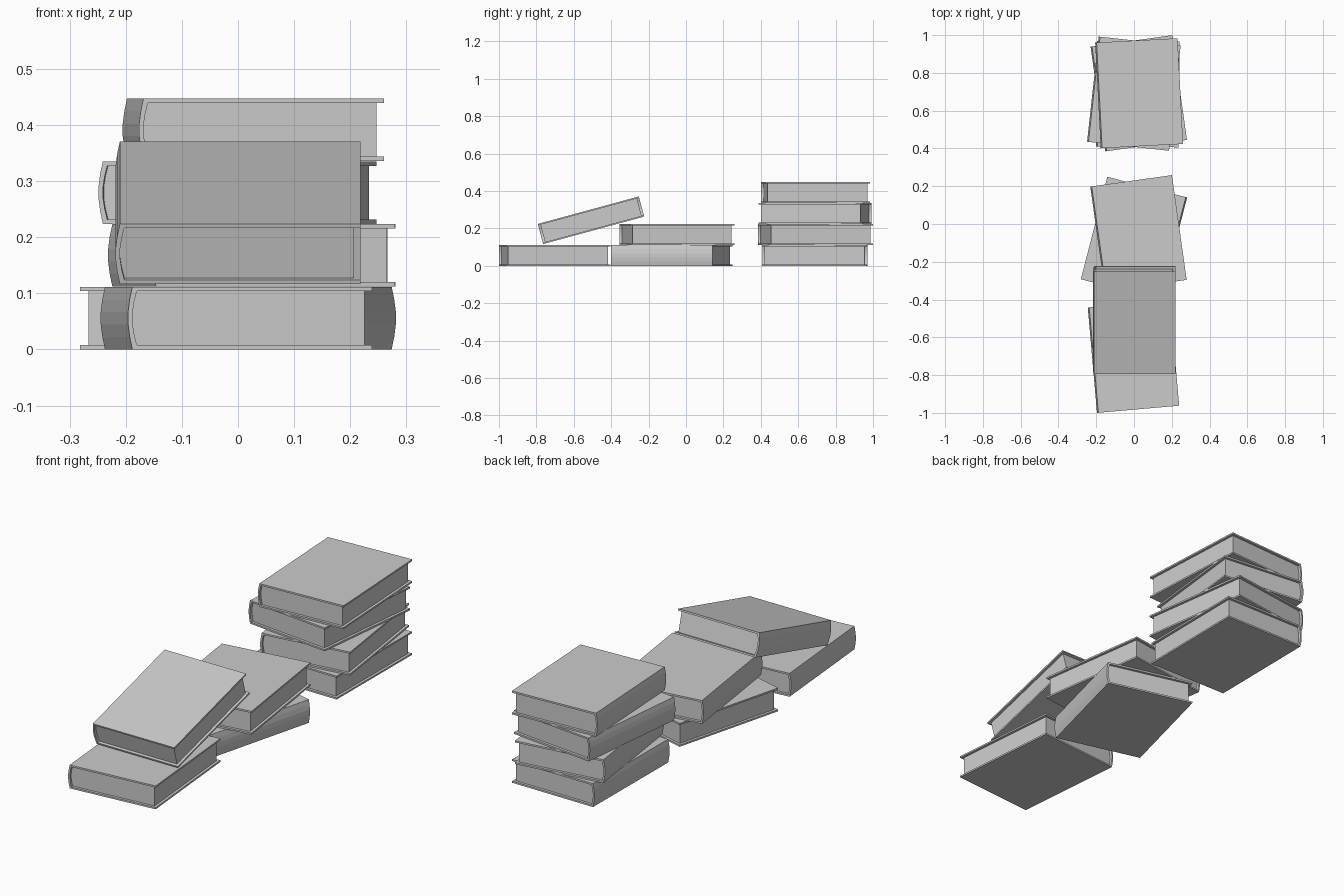
import bpy, bmesh
from math import radians, pi, sin
from mathutils import Matrix, Euler

if "Cube" in bpy.data.objects:
    bpy.data.objects.remove(bpy.data.objects["Cube"])

W, L, H = 0.437, 0.56, 0.1115     # overall width, length, thickness
T = 0.008                         # cover board thickness
INSET = 0.0125                    # pages sit back from the cover edges
BULGE = 0.008                     # rounding of the spine
SEG = 5


def extrude_profile(name, profile, length, matrix):
    """Extrude an x-z outline along y, centred, and place it."""
    bm = bmesh.new()
    face = bm.faces.new([bm.verts.new((x, -length / 2, z)) for x, z in profile])
    res = bmesh.ops.extrude_face_region(bm, geom=[face])
    moved = [g for g in res["geom"] if isinstance(g, bmesh.types.BMVert)]
    bmesh.ops.translate(bm, verts=moved, vec=(0, length, 0))
    bmesh.ops.recalc_face_normals(bm, faces=bm.faces)
    mesh = bpy.data.meshes.new(name)
    bm.to_mesh(mesh)
    bm.free()
    ob = bpy.data.objects.new(name, mesh)
    bpy.context.collection.objects.link(ob)
    ob.matrix_world = matrix
    return ob


def spine_curve(x0, half):
    """Points up a gently rounded spine, bottom to top."""
    return [(x0 - BULGE * sin(pi * i / SEG), -half + 2 * half * i / SEG)
            for i in range(SEG + 1)]


def book(name, loc, turn=0, tilt=0):
    m = Matrix.Translation(loc) @ Euler((radians(tilt), 0, radians(turn))).to_matrix().to_4x4()
    h, r = H / 2, W / 2
    left = -r + BULGE
    # hard cover: two boards joined by the rounded spine
    outer = spine_curve(left, h)
    inner = spine_curve(left + T, h - T)
    cover = [(r, -h)] + outer + [(r, h), (r, h - T)] + inner[::-1] + [(r, -h + T)]
    # drop the doubled board corner order into one C-shaped outline
    extrude_profile(name + "_cover", cover, L, m)
    # page block, its back following the spine
    e = h - T
    pages = [(r - INSET, -e)] + spine_curve(left + T, e) + [(r - INSET, e)]
    extrude_profile(name + "_pages", pages, L - 2 * INSET, m)


z = [0.1118 * (i + 0.5) for i in range(4)]

# tall back stack
for i, (x, y, turn) in enumerate([(0.02, 0.688, -0.5), (0.025, 0.692, 8),
                                  (-0.001, 0.69, -6.3), (0.027, 0.692, 3)]):
    book(f"stack_book_{i + 1}", (x, y, z[i]), turn)

# middle pair, the lower one with its spine to the right
book("middle_lower_book", (0, -0.076, z[0]), 180 - 14.5)
book("middle_upper_book", (0.0235, -0.049, z[1]), 8)

# front book and the book leaning on the pair
book("front_book", (-0.003, -0.702, z[0]), 5)
book("leaning_book", (0, -0.508, 0.2435), 0, 15.2)
